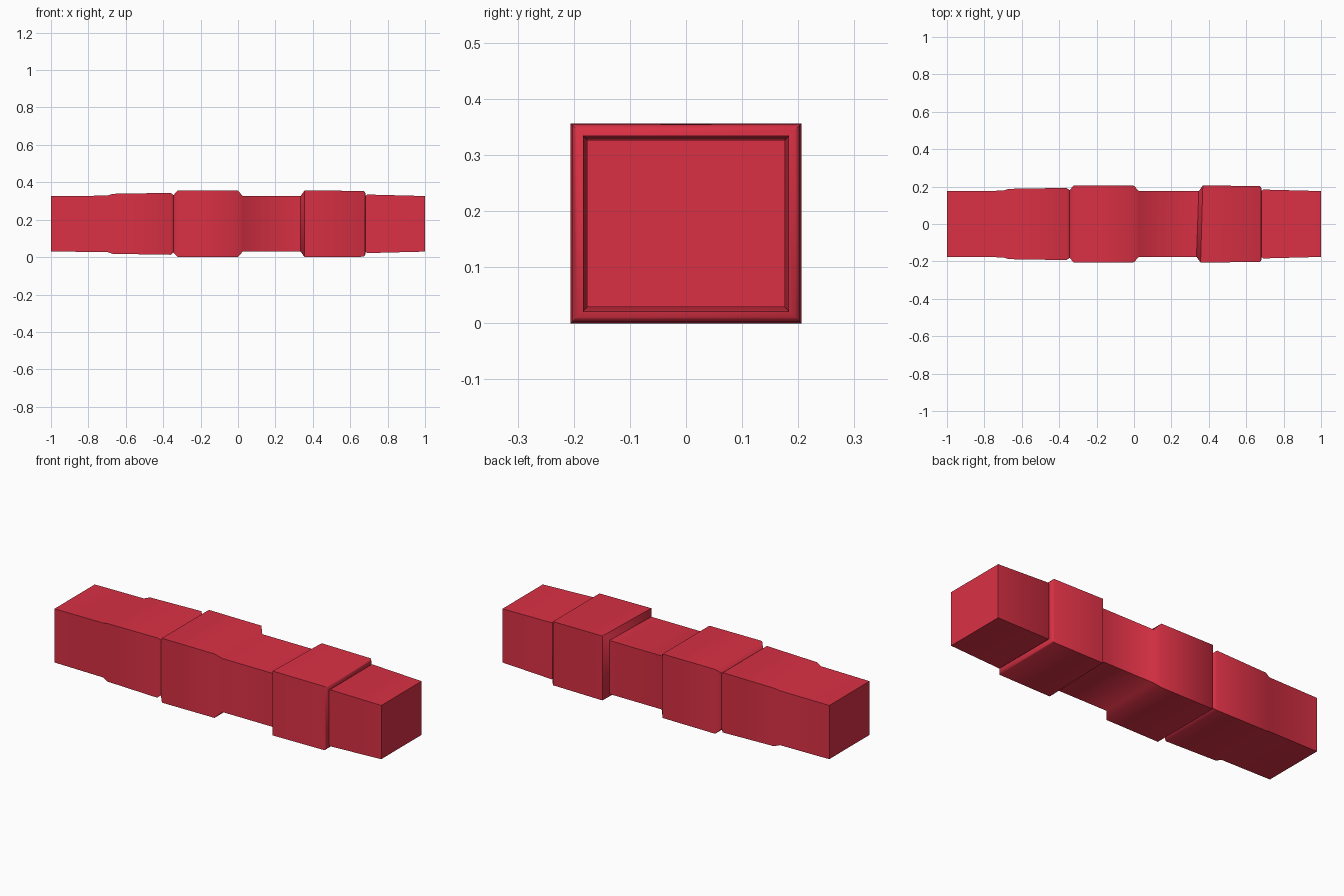
import bpy, bmesh, math

cube = bpy.data.objects.get("Cube")
if cube:
    bpy.data.objects.remove(cube, do_unlink=True)

red = bpy.data.materials.new("warm_red")
red.use_nodes = True
color = (0.70, 0.030, 0.058, 1)
red.diffuse_color = color
red.node_tree.nodes["Principled BSDF"].inputs["Base Color"].default_value = color

CENTRE_Z = 0.178
HEIGHT_INSET = 0.0275

# Bar stations along its length: x position, half depth, slant in x
stations = [
    (-1.0, 0.176, 0), (-0.70, 0.178, 0), (-0.67, 0.188, 0),        # plain end, low step
    (-0.36, 0.193, 0), (-0.345, 0.181, 0), (-0.322, 0.2055, 0),    # narrow groove
    (0.0, 0.2045, 0), (0.026, 0.1755, 0),                         # first raised band
    (0.34, 0.1755, 0.006), (0.362, 0.2055, 0.006),                 # waist
    (0.672, 0.2035, 0), (0.68, 0.194, 0), (0.683, 0.178, 0),       # second raised band
    (0.692, 0.184, 0), (1.0, 0.176, 0),                           # tapered end
]

bm = bmesh.new()
rings = []
for x, depth, slant in stations:
    height = depth - HEIGHT_INSET
    rings.append([bm.verts.new((x + slant * sy, sy * depth, CENTRE_Z + sz * height))
                  for sy, sz in ((-1, -1), (1, -1), (1, 1), (-1, 1))])

# Four walls between neighbouring stations, then the end caps
for a, b in zip(rings, rings[1:]):
    for i in range(4):
        j = (i + 1) % 4
        bm.faces.new((a[i], a[j], b[j], b[i]))
bm.faces.new(rings[0])
bm.faces.new(rings[-1])
bmesh.ops.recalc_face_normals(bm, faces=bm.faces)

mesh = bpy.data.meshes.new("stepped_bar")
bm.to_mesh(mesh)
bm.free()
mesh.materials.append(red)
bar = bpy.data.objects.new("stepped_bar", mesh)
bpy.context.collection.objects.link(bar)

# Soft shading over the band shoulders, crisp long edges
bpy.ops.object.select_all(action="DESELECT")
bar.select_set(True)
bpy.context.view_layer.objects.active = bar
bpy.ops.object.shade_smooth_by_angle(angle=math.radians(52))
